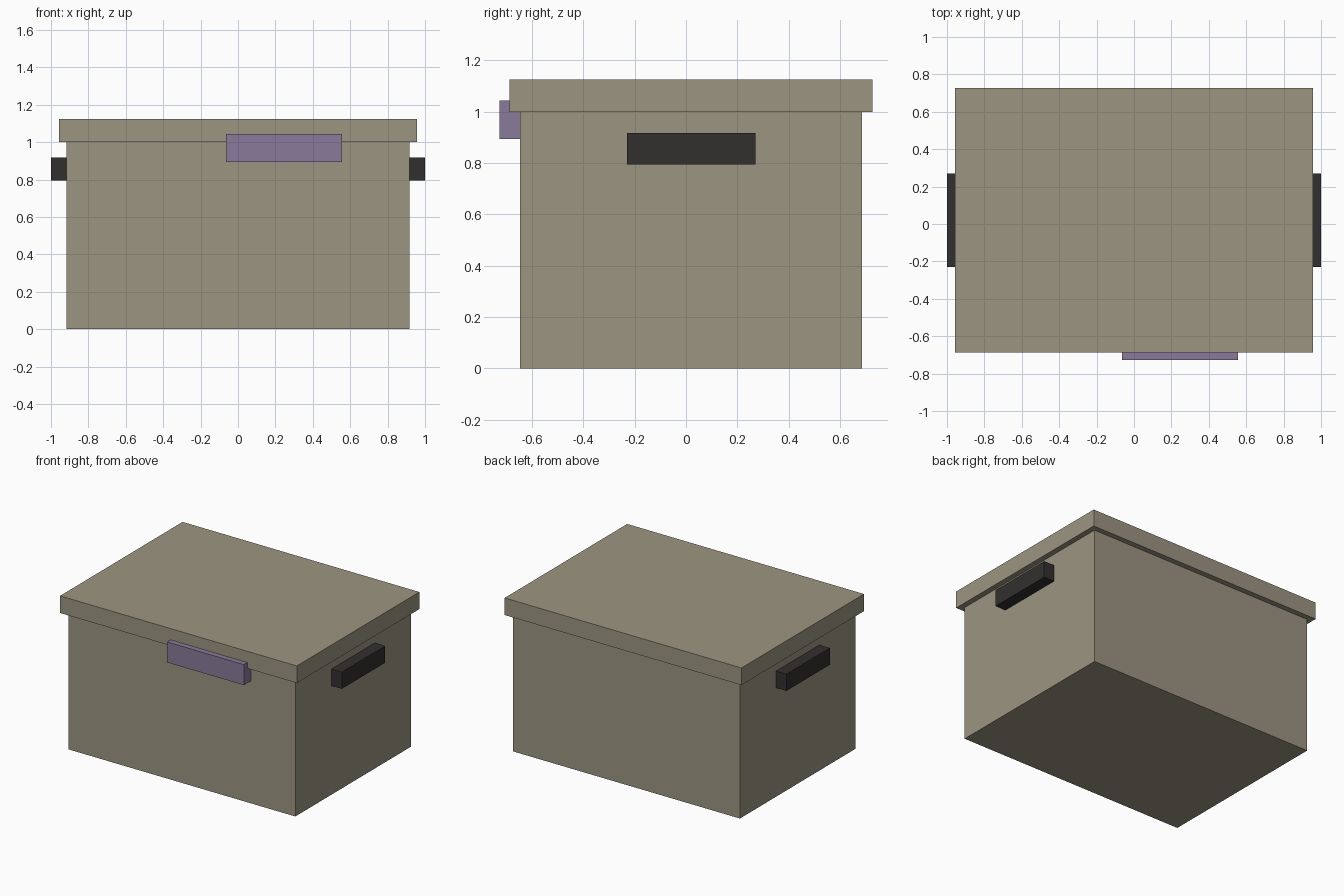
import bpy

if "Cube" in bpy.data.objects:
    bpy.data.objects.remove(bpy.data.objects["Cube"])


def material(name, rgb):
    mat = bpy.data.materials.new(name)
    mat.diffuse_color = (*rgb, 1.0)
    mat.use_nodes = True
    mat.node_tree.nodes["Principled BSDF"].inputs["Base Color"].default_value = mat.diffuse_color
    return mat


def box(name, lo, hi, mat):
    """Axis-aligned box between two corners."""
    centre = [(a + b) / 2 for a, b in zip(lo, hi)]
    bpy.ops.mesh.primitive_cube_add(size=1, location=centre)
    obj = bpy.context.object
    obj.name = name
    obj.scale = [b - a for a, b in zip(lo, hi)]
    bpy.ops.object.transform_apply(location=False, rotation=False, scale=True)
    obj.data.materials.append(mat)
    return obj


card = material("card", (0.33, 0.30, 0.22))
dark = material("dark_grip", (0.032, 0.030, 0.028))
purple = material("purple_tag", (0.25, 0.195, 0.32))

# Box body and overhanging lid
W, FRONT, BACK, H, LIP = 0.916, -0.647, 0.686, 1.0, 0.04
box("box_body", (-W, FRONT, 0), (W, BACK, H), card)
box("lid", (-W - LIP, FRONT - LIP, H), (W + LIP, BACK + LIP, 1.125), card)

# Side handles, mirrored left and right
for side, x0, x1 in (("left", -1.0, -W), ("right", W, 1.0)):
    box(f"{side}_handle", (x0, -0.23, 0.795), (x1, 0.27, 0.917), dark)

# Off-centre front label
box("front_label", (-0.063, -0.727, 0.893), (0.556, FRONT, 1.043), purple)
